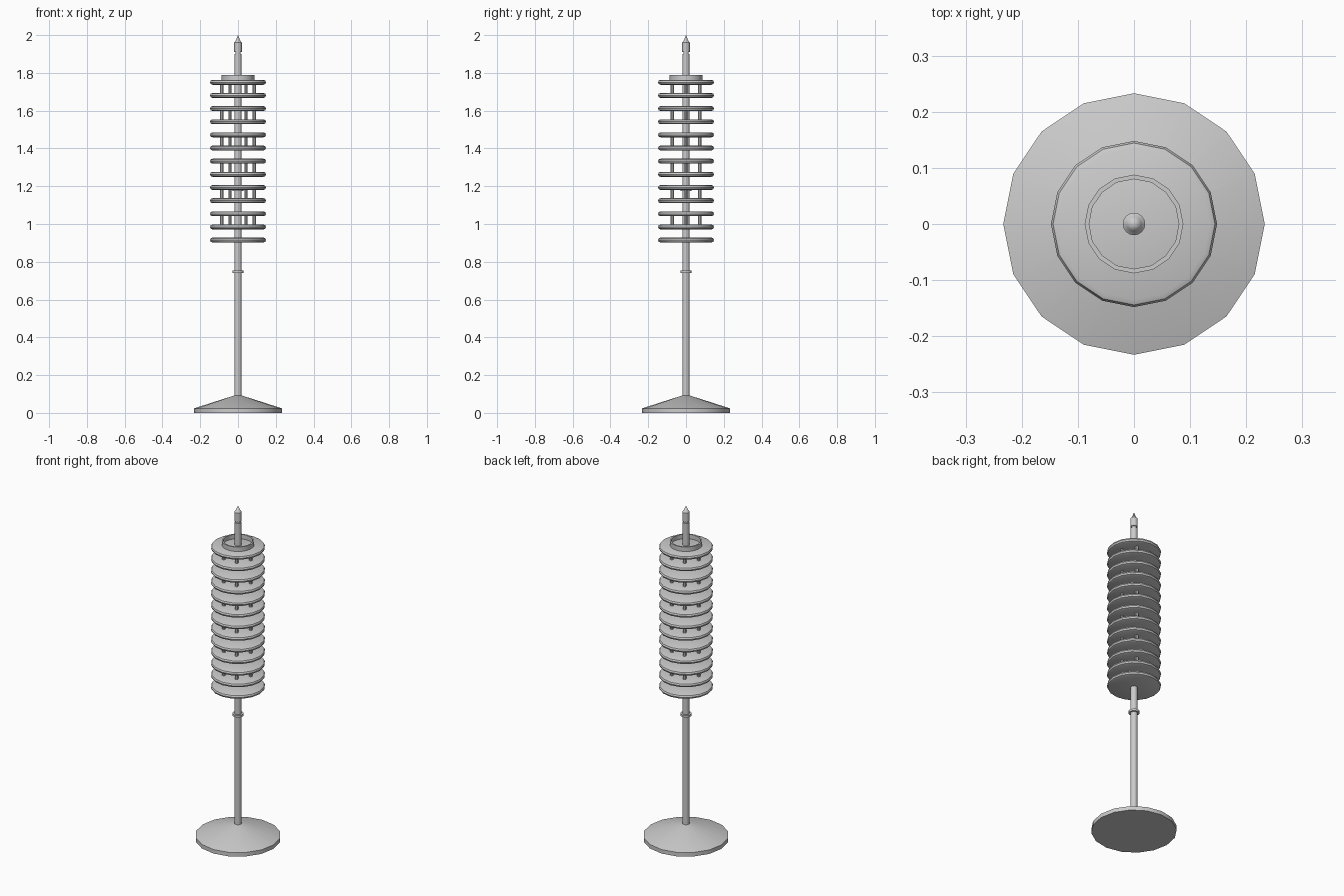
import bpy, bmesh, math

if "Cube" in bpy.data.objects:
    bpy.data.objects.remove(bpy.data.objects["Cube"])


def lathe(name, profile, sides=16, closed=False, at=(0, 0, 0)):
    """Revolve (radius, z) points around z; zero radii become poles."""
    bm = bmesh.new()
    rings = []
    for r, z in profile:
        if r == 0:
            rings.append([bm.verts.new((0, 0, z))] * sides)
        else:
            rings.append([bm.verts.new((r * math.cos(2 * math.pi * i / sides),
                                        r * math.sin(2 * math.pi * i / sides), z))
                          for i in range(sides)])
    pairs = list(zip(rings, rings[1:]))
    if closed:
        pairs.append((rings[-1], rings[0]))
    for a, b in pairs:
        for i in range(sides):
            j = (i + 1) % sides
            quad = list(dict.fromkeys((a[i], a[j], b[j], b[i])))
            if len(quad) > 2:
                bm.faces.new(quad)
    bmesh.ops.recalc_face_normals(bm, faces=bm.faces)
    mesh = bpy.data.meshes.new(name)
    bm.to_mesh(mesh)
    bm.free()
    obj = bpy.data.objects.new(name, mesh)
    obj.location = at
    bpy.context.collection.objects.link(obj)
    bpy.ops.object.select_all(action='DESELECT')
    obj.select_set(True)
    bpy.context.view_layer.objects.active = obj
    bpy.ops.object.shade_smooth_by_angle(angle=math.radians(35))
    return obj


# Conical foot
lathe("base", [(0, 0), (0.233, 0), (0.233, 0.024), (0.02, 0.092), (0, 0.092)])

# Central pole with two joint collars
lathe("pole", [(0, 0.08), (0.019, 0.08), (0.019, 1.9), (0, 1.9)])
for z in (0.747, 1.182):
    lathe("pole_collar", [(0, -0.006), (0.03, -0.006), (0.03, 0.006), (0, 0.006)], at=(0, 0, z))

# Stack of thirteen round-edged discs
PITCH, FIRST = 0.0696, 0.915
h, edge = 0.013, 0.148
disc = [(0, -h), (edge - h, -h)]
disc += [(edge - h + h * math.cos(a), h * math.sin(a))
         for a in (math.radians(d) for d in (-45, 0, 45))]
disc += [(edge - h, h), (0, h)]
for i in range(13):
    lathe("disc", disc, at=(0, 0, FIRST + i * PITCH))

# Six spacer rods in every other gap
for i in range(1, 13, 2):
    for k in range(6):
        a = math.radians(60 * k)
        z = FIRST + i * PITCH
        lathe("spacer_rod", [(0, 0), (0.009, 0), (0.009, PITCH), (0, PITCH)], sides=8,
              at=(0.085 * math.cos(a), 0.085 * math.sin(a), z))

# Open rim on the top disc
lathe("top_rim", [(0.088, 1.755), (0.088, 1.79), (0.08, 1.79), (0.08, 1.755)], closed=True)

# Finial: neck, body and pointed tip
lathe("finial", [(0, 1.89), (0.014, 1.89), (0.014, 1.91), (0.02, 1.91),
                 (0.02, 1.962), (0.013, 1.968), (0, 2.0)])
